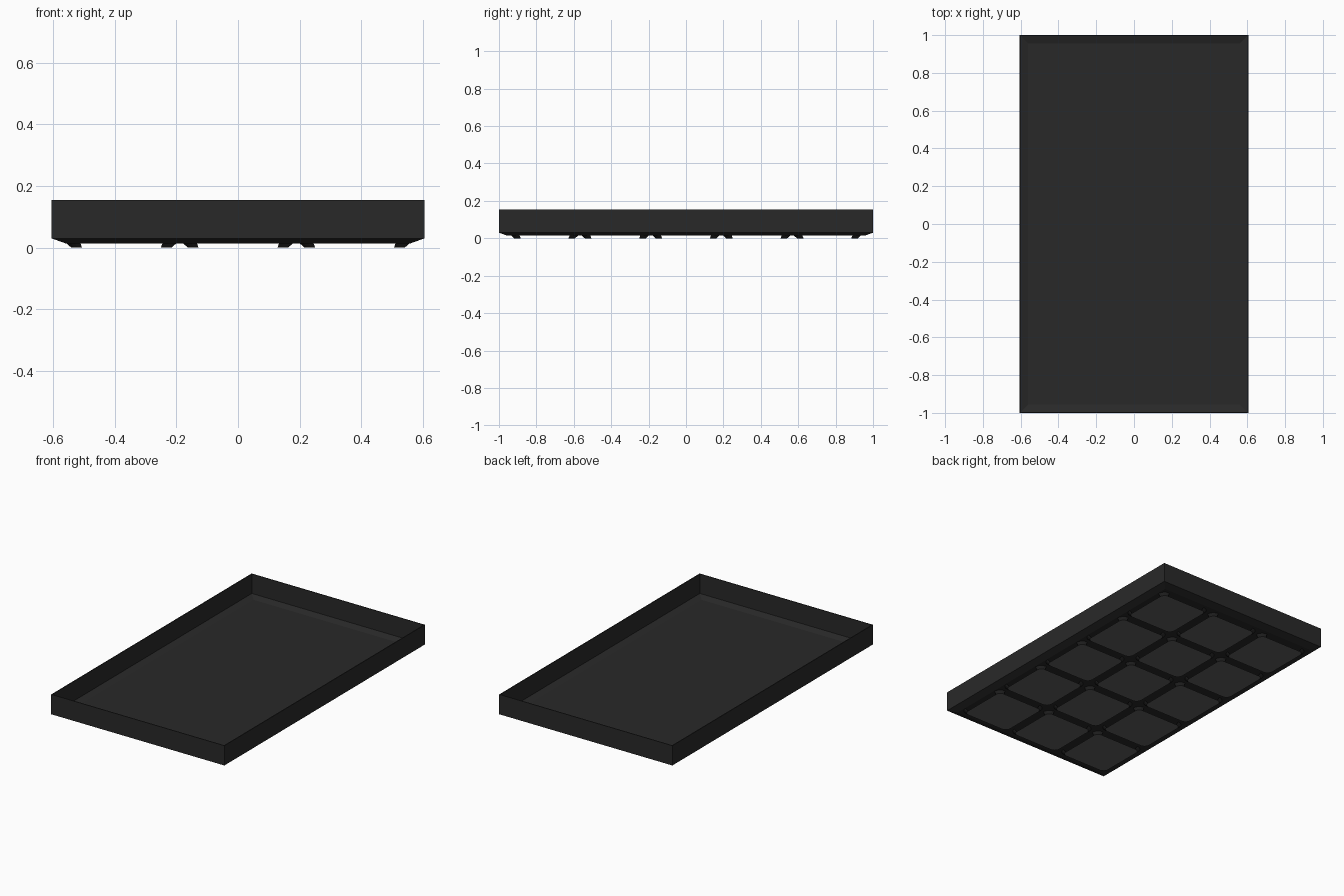
import bpy, bmesh, math

if "Cube" in bpy.data.objects:
    bpy.data.objects.remove(bpy.data.objects["Cube"])

def material(name, c):
    m = bpy.data.materials.new(name)
    m.diffuse_color = (c, c, c, 1)
    m.use_nodes = True
    m.node_tree.nodes["Principled BSDF"].inputs["Base Color"].default_value = m.diffuse_color
    return m

black = material("black_plastic", 0.022)
grey = material("grey_pad", 0.11)

def finish(bm, name, mat):
    me = bpy.data.meshes.new(name)
    bm.to_mesh(me)
    bm.free()
    me.materials.append(mat)
    ob = bpy.data.objects.new(name, me)
    bpy.context.collection.objects.link(ob)
    return ob

def rect(bm, hx, hy, z):
    return [bm.verts.new((sx * hx, sy * hy, z)) for sx, sy in ((-1, -1), (1, -1), (1, 1), (-1, 1))]

# Tray: thin shell from outer bottom, up the wall, over the rim and down to the floor
bm = bmesh.new()
profile = [(0.045, 0.014), (0, 0.03), (0, 0.155), (0.005, 0.155), (0.005, 0.032), (0.045, 0.018)]
loops = [rect(bm, 0.605 - inset, 1 - inset, z) for inset, z in profile]
for a, b in zip(loops, loops[1:]):
    for i in range(4):
        j = (i + 1) % 4
        bm.faces.new((a[i], a[j], b[j], b[i]))
bm.faces.new(loops[0][::-1])
bm.faces.new(loops[-1])
bmesh.ops.recalc_face_normals(bm, faces=bm.faces)
finish(bm, "tray", black)

# Pads: rounded squares under the tray, sloping skirt only at the corners
def outline(half, r, z, n=4):
    pts = []
    for k, (sx, sy) in enumerate(((1, 1), (-1, 1), (-1, -1), (1, -1))):
        for i in range(n + 1):
            a = math.pi / 2 * (k + i / n)
            pts.append((sx * (half - r) + r * math.cos(a), sy * (half - r) + r * math.sin(a), z))
    return pts

def pad(name, cx, cy, n=4):
    bm = bmesh.new()
    low = [bm.verts.new(p) for p in outline(0.163, 0.035, 0, n)]
    top = [bm.verts.new(p) for p in outline(0.178, 0.045, 0.014, n)]
    bm.faces.new(low[::-1])
    for i in range(len(low)):
        if i % (n + 1) < n:
            f = bm.faces.new((low[i], low[i + 1], top[i + 1], top[i]))
            f.material_index = 1
    ob = finish(bm, name, grey)
    ob.data.materials.append(black)
    ob.location = (cx, cy, 0)

for col in range(-1, 2):
    for row in range(-2, 3):
        pad(f"pad_{col + 2}_{row + 3}", col * 0.378, row * 0.378)
